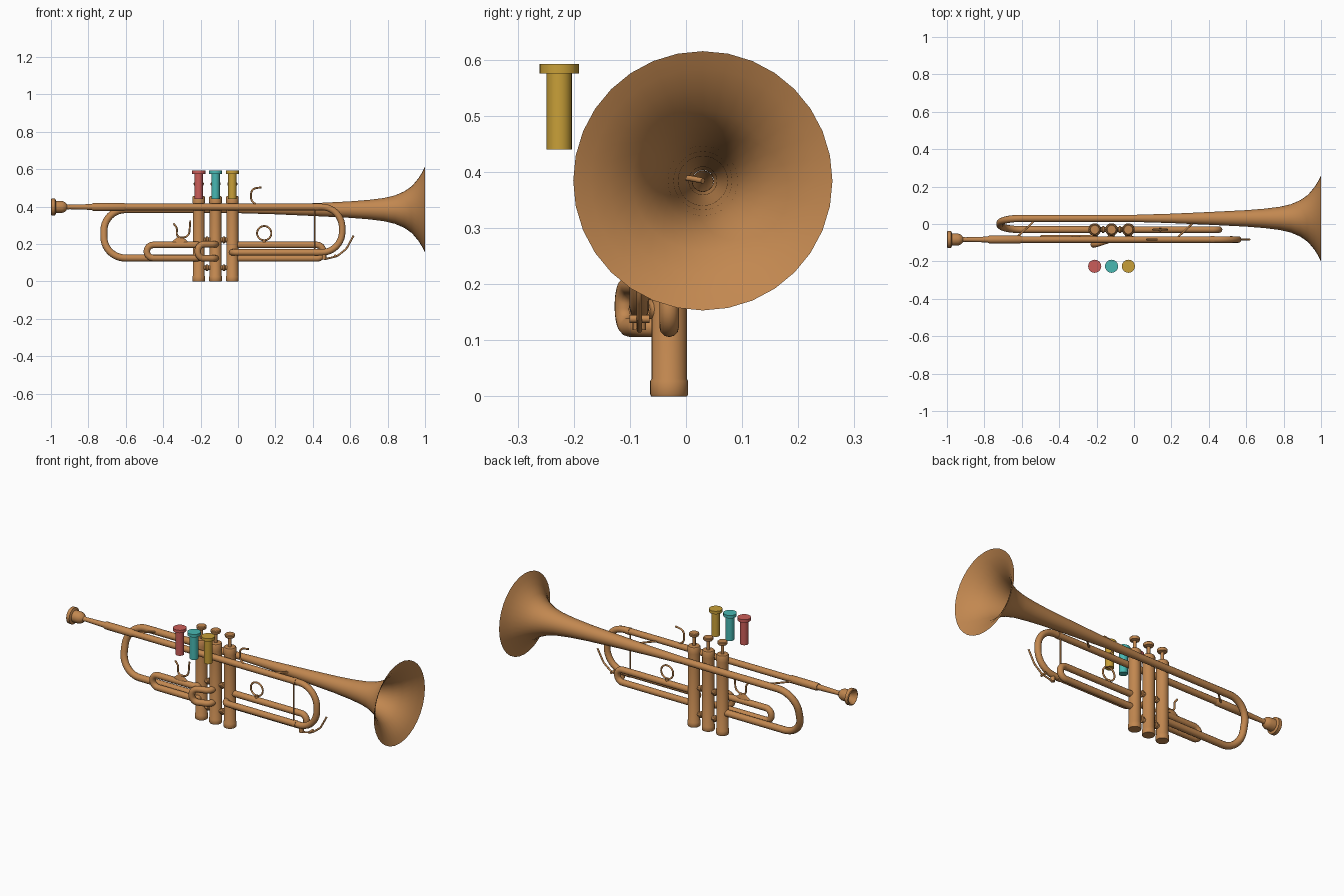
import bpy, bmesh, math
from mathutils import Vector, Matrix

cube = bpy.data.objects.get("Cube")
if cube:
    bpy.data.objects.remove(cube)


def material(name, rgb):
    m = bpy.data.materials.new(name)
    m.use_nodes = True
    m.diffuse_color = (*rgb, 1)
    m.node_tree.nodes["Principled BSDF"].inputs["Base Color"].default_value = (*rgb, 1)
    return m


COPPER = material("copper", (0.54, 0.245, 0.08))
RED = material("red", (0.60, 0.11, 0.10))
TEAL = material("teal", (0.065, 0.48, 0.45))
GOLD = material("gold", (0.58, 0.35, 0.04))


def finish(name, mesh, mat):
    mesh.materials.clear()
    mesh.materials.append(mat)
    obj = bpy.data.objects.new(name, mesh)
    bpy.context.collection.objects.link(obj)
    bpy.ops.object.select_all(action="DESELECT")
    obj.select_set(True)
    bpy.context.view_layer.objects.active = obj
    bpy.ops.object.shade_smooth_by_angle(angle=math.radians(35))
    return obj


def lathe(name, profile, origin, axis, mat=COPPER, sides=24):
    """Spin (distance along axis, radius) points; zero radius closes an end."""
    bm = bmesh.new()
    rings = []
    for h, r in profile:
        if r == 0:
            rings.append([bm.verts.new((0, 0, h))] * sides)
        else:
            rings.append([bm.verts.new((r * math.cos(a), r * math.sin(a), h))
                          for a in (2 * math.pi * i / sides for i in range(sides))])
    for lo, hi in zip(rings, rings[1:]):
        for i in range(sides):
            j = (i + 1) % sides
            bm.faces.new(list(dict.fromkeys((lo[i], lo[j], hi[j], hi[i]))))
    rot = Vector((0, 0, 1)).rotation_difference(Vector(axis)).to_matrix().to_4x4()
    bm.transform(Matrix.Translation(origin) @ rot)
    mesh = bpy.data.meshes.new(name)
    bm.to_mesh(mesh)
    bm.free()
    return finish(name, mesh, mat)


def rod(name, start, end, r, mat=COPPER, sides=16):
    a, b = Vector(start), Vector(end)
    n = (b - a).length
    return lathe(name, [(0, 0), (0, r), (n, r), (n, 0)], a, (b - a).normalized(), mat, sides)


def rounded(points, radius, steps=10):
    """Replace the inner corners of a path with arcs."""
    pts = [Vector(p) for p in points]
    out = [pts[0]]
    for prev, p, nxt in zip(pts, pts[1:], pts[2:]):
        u, v = (prev - p), (nxt - p)
        half = u.angle(v) / 2
        d = min(radius / math.tan(half), u.length * 0.49, v.length * 0.49)
        r = d * math.tan(half)
        u.normalize()
        v.normalize()
        c = p + (u + v).normalized() * (r / math.sin(half))
        s, e = p + u * d - c, p + v * d - c
        turn = s.angle(e)
        for i in range(steps + 1):
            t = i / steps
            out.append(c + (s * math.sin((1 - t) * turn) + e * math.sin(t * turn)) / math.sin(turn))
    return out + [pts[-1]]


def tube(name, points, r, bend=0.03, caps=True, closed=False):
    path = points if closed else rounded(points, bend)
    curve = bpy.data.curves.new(name, "CURVE")
    curve.dimensions = "3D"
    curve.bevel_depth = r
    curve.bevel_resolution = 4
    curve.use_fill_caps = caps
    spline = curve.splines.new("POLY")
    spline.points.add(len(path) - 1)
    for sp, p in zip(spline.points, path):
        sp.co = (*p, 1)
    spline.use_cyclic_u = closed
    helper = bpy.data.objects.new(name + "_path", curve)
    bpy.context.collection.objects.link(helper)
    bpy.context.view_layer.update()
    graph = bpy.context.evaluated_depsgraph_get()
    mesh = bpy.data.meshes.new_from_object(helper.evaluated_get(graph))
    bpy.data.objects.remove(helper)
    return finish(name, mesh, COPPER)


LEAD_Y, LEAD_Z = -0.083, 0.398
BELL_Y, BELL_Z = 0.03, 0.384
VALVE_Y = -0.03
R = 0.0175

# Bell flare, open at both ends so the bore stays visible
bell = lathe("bell", [(0, 0.019), (0.2, 0.025), (0.4, 0.034), (0.6, 0.044), (0.7, 0.052),
                      (0.78, 0.062), (0.84, 0.076), (0.89, 0.098), (0.93, 0.126),
                      (0.965, 0.168), (0.985, 0.2), (1, 0.231)],
             (0, BELL_Y, BELL_Z), (1, 0, 0), sides=32)

# Bell tail with the rear bow, returning to the first valve
tube("bell_bow", [(0, BELL_Y, BELL_Z), (-0.717, BELL_Y, BELL_Z), (-0.717, VALVE_Y, 0.125),
                  (-0.21, VALVE_Y, 0.125)], 0.019, 0.115, caps=False)

# Mouthpiece with hollow cup, then receiver
lathe("mouthpiece", [(0.05, 0), (0.03, 0.02), (0.006, 0.035), (0, 0.04), (0.003, 0.046),
                     (0.022, 0.046), (0.027, 0.033), (0.06, 0.032), (0.075, 0.026),
                     (0.085, 0.014), (0.10, 0.012), (0.23, 0.016), (0.23, 0)],
      (-1, LEAD_Y, LEAD_Z), (1, 0, 0))
lathe("mouthpiece_receiver", [(0, 0), (0, 0.019), (0.01, 0.021), (0.17, 0.021), (0.18, 0.017)],
      (-0.78, LEAD_Y, LEAD_Z), (1, 0, 0))

# Lead pipe running through the main tuning slide into the third valve
tube("lead_pipe_and_tuning_slide",
     [(-0.62, LEAD_Y, LEAD_Z), (0.557, LEAD_Y, LEAD_Z), (0.557, LEAD_Y, 0.155),
      (-0.03, LEAD_Y, 0.155), (-0.03, VALVE_Y, 0.155)], R, 0.11)
for z, tag in ((LEAD_Z, "upper"), (0.155, "lower")):
    rod(f"tuning_slide_{tag}_ferrule", (0.41, LEAD_Y, z), (0.43, LEAD_Y, z), 0.0195)
rod("tuning_slide_brace", (0.41, LEAD_Y, 0.155), (0.41, LEAD_Y, LEAD_Z), 0.004)

# Valve slides
tube("first_valve_slide",
     [(-0.21, VALVE_Y, 0.195), (-0.21, -0.075, 0.195), (-0.487, -0.075, 0.195),
      (-0.487, -0.075, 0.125), (-0.21, -0.075, 0.125), (-0.21, VALVE_Y, 0.125)], R, 0.034)
tube("second_valve_slide",
     [(-0.12, VALVE_Y, 0.198), (-0.12, -0.08, 0.198), (-0.215, -0.11, 0.198),
      (-0.215, -0.11, 0.123), (-0.12, -0.08, 0.123), (-0.12, VALVE_Y, 0.123)], R, 0.034)
tube("third_valve_slide",
     [(-0.03, VALVE_Y, 0.195), (0.455, VALVE_Y, 0.195), (0.455, VALVE_Y, 0.123),
      (-0.03, VALVE_Y, 0.123)], R, 0.034)

# Three valves with caps, stems and buttons, plus coloured plungers floating in front
for x, tag, mat in ((-0.21, "first", RED), (-0.12, "second", TEAL), (-0.03, "third", GOLD)):
    lathe(f"{tag}_valve",
          [(0, 0), (0, 0.032), (0.004, 0.034), (0.027, 0.034), (0.031, 0.0315), (0.42, 0.0315),
           (0.42, 0.034), (0.45, 0.034), (0.456, 0.03), (0.458, 0.009), (0.508, 0.009),
           (0.512, 0.024), (0.518, 0.027), (0.526, 0.027), (0.53, 0.023), (0.53, 0)],
          (x, VALVE_Y, 0), (0, 0, 1))
    lathe(f"{tag}_plunger",
          [(0, 0), (0, 0.0225), (0.135, 0.0225), (0.135, 0.035), (0.152, 0.035), (0.152, 0)],
          (x, -0.226, 0.44), (0, 0, 1), mat)

# Short spacers between neighbouring valves
for x in (-0.165, -0.075):
    for z in (0.073, 0.222):
        lathe("valve_spacer", [(-0.02, 0.013), (-0.008, 0.013), (-0.004, 0.018), (0.004, 0.018),
                               (0.008, 0.013), (0.02, 0.013)],
              (x, VALVE_Y, z), (1, 0, 0), sides=12)

# Diagonal braces between lead pipe and bell tail
for x, tag in ((-0.64, "rear"), (0.22, "front")):
    tube(f"{tag}_bell_brace", [(x, LEAD_Y, LEAD_Z), (x + 0.02, -0.065, 0.393),
                               (x + 0.10, 0.01, 0.388), (x + 0.12, BELL_Y, BELL_Z)], 0.005, 0.02)

# Finger hook and finger ring
tube("finger_hook", [(0.10, LEAD_Y, 0.41), (0.07, LEAD_Y, 0.43), (0.07, LEAD_Y, 0.495),
                     (0.125, LEAD_Y, 0.503)], 0.005, 0.04)
tube("finger_ring", [(0.14 + 0.038 * math.cos(a), VALVE_Y, 0.258 + 0.038 * math.sin(a))
                     for a in (math.tau * i / 32 for i in range(32))], 0.005, closed=True)
rod("finger_ring_foot", (0.14, VALVE_Y, 0.205), (0.14, VALVE_Y, 0.222), 0.01)

# Thumb saddle on the first slide
tube("thumb_saddle", [(-0.345, -0.075, 0.31), (-0.325, -0.075, 0.285), (-0.33, -0.075, 0.235),
                      (-0.262, -0.075, 0.235), (-0.255, -0.075, 0.325)], 0.005, 0.035)
lathe("thumb_saddle_foot", [(0, 0.045), (0.012, 0.035), (0.03, 0.012), (0.03, 0)],
      (-0.31, -0.075, 0.208), (0, 0, 1)).scale = (1, 1, 1)
foot = bpy.data.objects["thumb_saddle_foot"]
for v in foot.data.vertices:
    v.co.y = -0.075 + (v.co.y + 0.075) * 0.25

# Water key under the tuning slide
rod("water_key_cup", (0.46, LEAD_Y, 0.118), (0.46, LEAD_Y, 0.145), 0.012)
tube("water_key_lever", [(0.46, LEAD_Y, 0.118), (0.53, LEAD_Y, 0.135), (0.58, LEAD_Y, 0.175),
                         (0.618, LEAD_Y, 0.245)], 0.005, 0.06)
rod("water_key_hinge", (0.52, LEAD_Y - 0.018, 0.138), (0.52, LEAD_Y + 0.018, 0.138), 0.007)
